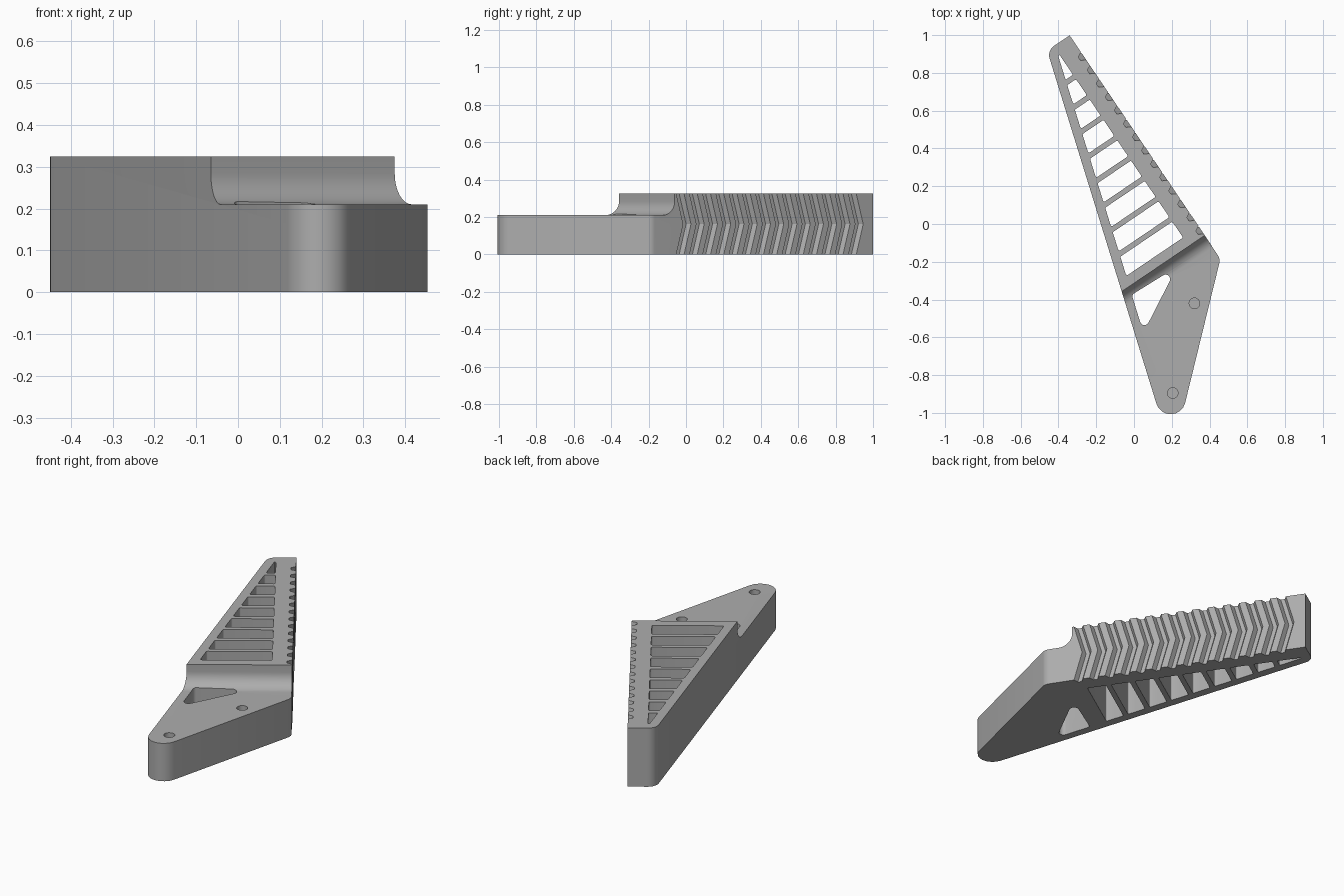
import bpy, bmesh, math
from mathutils import Vector

if "Cube" in bpy.data.objects:
    bpy.data.objects.remove(bpy.data.objects["Cube"])

# Overall sizes
TOP, LOW = 0.325, 0.21
U, V = Vector((-0.56, 0.8285)), Vector((0.8285, 0.56))   # along the grip, outward from it
FACE, STEP, END = 0.277, -0.26, 1.018                    # grip face, step wall, far end


def uv(u, v):
    return U * u + V * v


def left_edge(v, offset=0.0):
    """u on the long straight edge (moved inward by offset) at a given v."""
    a, b = Vector((-0.445 + offset, 0.87)), Vector((0.115 + offset, -0.94))
    t = (v - a.dot(V)) / (b - a).dot(V)
    return (a + (b - a) * t).dot(U)


def rounded(corners, n=8):
    """Turn (point, radius) corners into a polygon with arcs."""
    out = []
    for i, (p, r) in enumerate(corners):
        p = Vector(p)
        if r == 0:
            out.append(p)
            continue
        a = (Vector(corners[i - 1][0]) - p).normalized()
        b = (Vector(corners[(i + 1) % len(corners)][0]) - p).normalized()
        half = a.angle(b) / 2
        c = p + (a + b).normalized() * (r / math.sin(half))
        s, e = p + a * (r / math.tan(half)) - c, p + b * (r / math.tan(half)) - c
        sweep = s.angle(e)
        for k in range(n + 1):
            t = k / n
            out.append(c + (s * math.sin((1 - t) * sweep) + e * math.sin(t * sweep)) / math.sin(sweep))
    return out


def loft(name, rings):
    """Solid from matching closed rings of 3D points."""
    bm = bmesh.new()
    vs = [[bm.verts.new(p) for p in ring] for ring in rings]
    n = len(vs[0])
    for lo, hi in zip(vs, vs[1:]):
        for i in range(n):
            j = (i + 1) % n
            bm.faces.new((lo[i], lo[j], hi[j], hi[i]))
    bm.faces.new(vs[0][::-1])
    bm.faces.new(vs[-1])
    bmesh.ops.recalc_face_normals(bm, faces=bm.faces)
    mesh = bpy.data.meshes.new(name)
    bm.to_mesh(mesh)
    bm.free()
    ob = bpy.data.objects.new(name, mesh)
    bpy.context.collection.objects.link(ob)
    return ob


def prism(name, pts, z0, z1):
    return loft(name, [[(p.x, p.y, z) for p in pts] for z in (z0, z1)])


def body_ring(z, shift):
    """Outline with the grip grooves slid along the face by shift."""
    pitch, depth = 0.0855, 0.026
    corners = [((0.203, -1.224), 0.079), ((0.457, -0.186), 0.05)]
    for k in range(14):
        s = -0.25 + k * pitch + shift
        for du, dv in ((0, 0), (0.014, depth), (0.036, depth), (0.05, 0)):
            corners.append((uv(s + du, FACE - dv), 0))
    corners += [(uv(END, FACE), 0), ((-0.46, 0.919), 0.06)]
    return [(p.x, p.y, z) for p in rounded(corners)]


# Main body with chevron grip
body = loft("grip_body", [body_ring(0, 0), body_ring(TOP / 2, 0.045), body_ring(TOP, 0)])
cutters = []

# Step down to the low plate, with a concave fillet along the wall
R = 0.075
section = [(STEP, TOP + 0.1), (STEP, LOW + R)]
section += [(STEP - R + R * math.cos(a), LOW + R - R * math.sin(a))
            for a in (math.pi / 2 * k / 10 for k in range(1, 11))]
section += [(-1.4, LOW), (-1.4, TOP + 0.1)]
cutters.append(loft("step_cutter", [[(*uv(u, v), z) for u, z in section] for v in (-0.9, 0.9)]))

# Row of pockets separated by thin ribs
INNER = 0.175
for k in range(9):
    u0, u1 = -0.205 + 0.13 * k, -0.085 + 0.13 * k + (-0.018)
    near = lambda u: (u - left_edge(0, 0.05)) / (left_edge(1, 0.05) - left_edge(0, 0.05))
    if k < 8:
        pts = [(uv(u0, near(u0)), 0.008), (uv(u0, INNER), 0.008),
               (uv(u1, INNER), 0.008), (uv(u1, near(u1)), 0.008)]
    else:
        pts = [(uv(u0, near(u0)), 0.005), (uv(u0, INNER), 0.005),
               (uv(left_edge(INNER, 0.05), INNER), 0.005)]
    cutters.append(prism("pocket_cutter", rounded(pts, 4), -0.1, TOP + 0.1))

# Rounded three-sided window in the low plate
window = rounded([((-0.012, -0.375), 0.02), ((0.05, -0.575), 0.024), ((0.228, -0.226), 0.024)])
cutters.append(prism("window_cutter", window, -0.1, TOP + 0.1))

# Blind screw holes
for x, y in ((0.32, -0.42), (0.205, -0.895)):
    ring = [Vector((x + 0.028 * math.cos(a), y + 0.028 * math.sin(a)))
            for a in (math.tau * i / 24 for i in range(24))]
    cutters.append(prism("hole_cutter", ring, LOW - 0.1, TOP + 0.1))

# Cut everything out of the body
bpy.context.view_layer.objects.active = body
body.select_set(True)
for c in cutters:
    mod = body.modifiers.new("cut", 'BOOLEAN')
    mod.operation, mod.solver, mod.object = 'DIFFERENCE', 'EXACT', c
    bpy.ops.object.modifier_apply(modifier=mod.name)
    bpy.data.objects.remove(c)

# Colour and shading
grey = bpy.data.materials.new("plain_grey")
grey.diffuse_color = (0.42, 0.42, 0.42, 1)
grey.use_nodes = True
grey.node_tree.nodes["Principled BSDF"].inputs["Base Color"].default_value = grey.diffuse_color
body.data.materials.clear()
body.data.materials.append(grey)
bpy.ops.object.shade_smooth_by_angle(angle=math.radians(25))
